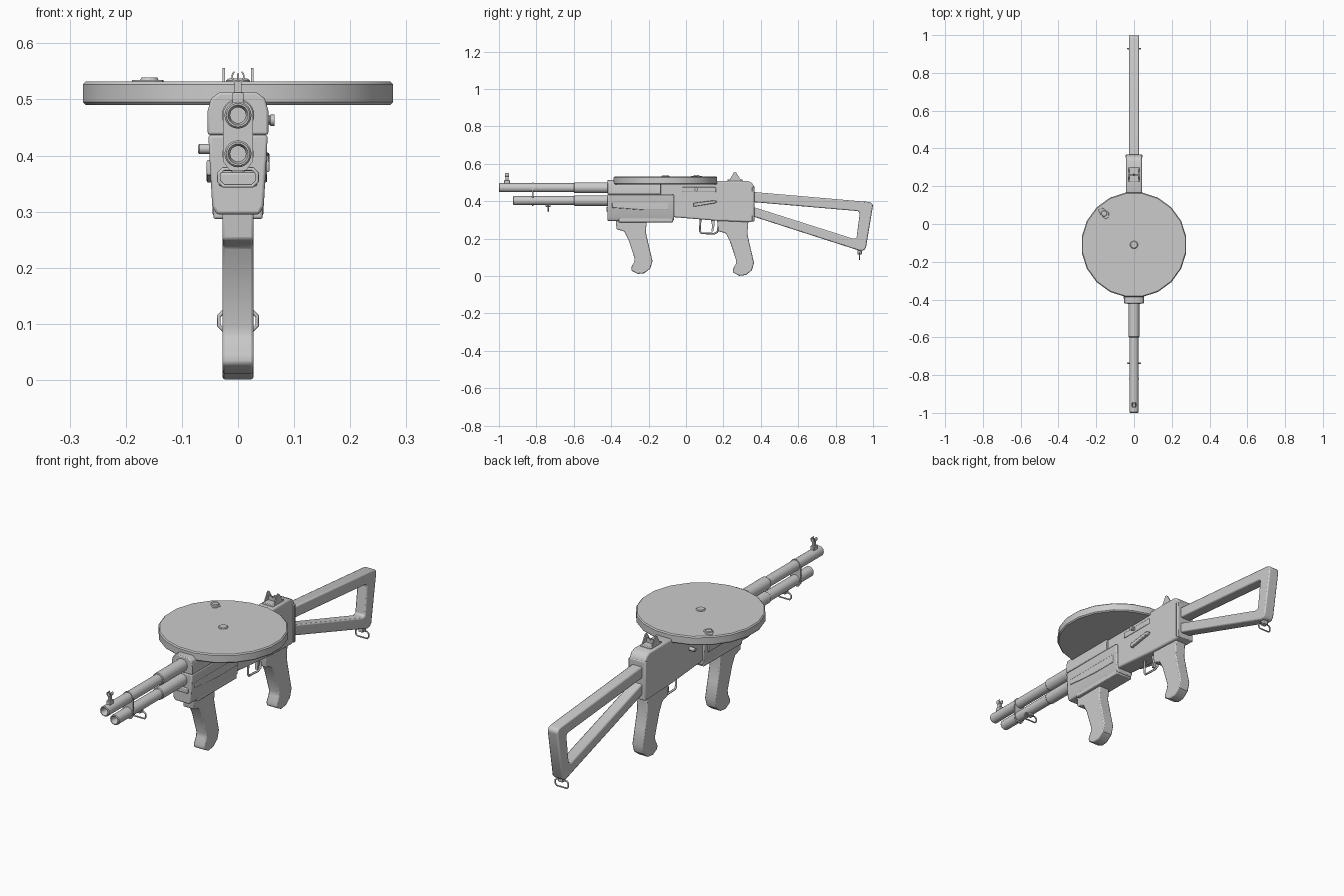
import bpy, bmesh, math
from mathutils import Vector


def finish(name, bm, bevel=0.0, segments=2):
    bmesh.ops.recalc_face_normals(bm, faces=bm.faces)
    me = bpy.data.meshes.new(name)
    bm.to_mesh(me)
    bm.free()
    ob = bpy.data.objects.new(name, me)
    bpy.context.collection.objects.link(ob)
    if bevel:
        m = ob.modifiers.new("bevel", 'BEVEL')
        m.width, m.segments, m.limit_method = bevel, segments, 'ANGLE'
        m.angle_limit = math.radians(40)
    bpy.ops.object.select_all(action='DESELECT')
    ob.select_set(True)
    bpy.context.view_layer.objects.active = ob
    bpy.ops.object.shade_smooth_by_angle(angle=math.radians(35))
    return ob


def prism(name, pts, lo, hi, axis='X', bevel=0.0, segments=2):
    """Extrude a profile: (y, z) along X, (x, z) along Y or (x, y) along Z."""
    place = {'X': lambda p, d: (d, p[0], p[1]), 'Y': lambda p, d: (p[0], d, p[1]),
             'Z': lambda p, d: (p[0], p[1], d)}[axis]
    bm = bmesh.new()
    face = bm.faces.new([bm.verts.new(place(p, lo)) for p in pts])
    new = bmesh.ops.extrude_face_region(bm, geom=[face])
    offset = Vector(place((0, 0), hi - lo))
    bmesh.ops.translate(bm, vec=offset, verts=[g for g in new["geom"] if isinstance(g, bmesh.types.BMVert)])
    return finish(name, bm, bevel, segments)


def box(name, x, y, z, bevel=0.0):
    return prism(name, [(y[0], z[0]), (y[1], z[0]), (y[1], z[1]), (y[0], z[1])], x[0], x[1], 'X', bevel)


def lathe(name, prof, centre, axis='Y', n=24, phase=0.0):
    """Revolve (radius, distance) points about an axis."""
    bm = bmesh.new()
    rings = []
    for r, d in prof:
        ring = []
        for i in range(n):
            a = 2 * math.pi * i / n + phase
            u, v = r * math.cos(a), r * math.sin(a)
            p = {'X': (d, u, v), 'Y': (u, d, v), 'Z': (u, v, d)}[axis]
            ring.append(bm.verts.new(Vector(p) + Vector(centre)))
        rings.append(ring)
    for a, b in zip(rings, rings[1:]):
        for i in range(n):
            bm.faces.new((a[i], a[(i + 1) % n], b[(i + 1) % n], b[i]))
    bm.faces.new(rings[0])
    bm.faces.new(rings[-1])
    return finish(name, bm)


def wire(name, pts, r, cyclic=False):
    cu = bpy.data.curves.new(name, 'CURVE')
    cu.dimensions, cu.bevel_depth, cu.bevel_resolution = '3D', r, 2
    cu.use_fill_caps = True
    sp = cu.splines.new('POLY')
    sp.points.add(len(pts) - 1)
    for p, co in zip(sp.points, pts):
        p.co = (*co, 1)
    sp.use_cyclic_u = cyclic
    ob = bpy.data.objects.new(name, cu)
    bpy.context.collection.objects.link(ob)
    bpy.ops.object.select_all(action='DESELECT')
    ob.select_set(True)
    bpy.context.view_layer.objects.active = ob
    bpy.ops.object.convert(target='MESH')


# Barrels with open bores and thicker rear sleeves
def barrel(name, y0, z, r, sleeve, y_sleeve):
    lathe(name, [(0.014, y0 + 0.08), (0.014, y0 + 0.012), (0.018, y0), (r - 0.003, y0), (r, y0 + 0.004),
                 (r, y_sleeve), (sleeve - 0.003, y_sleeve), (sleeve, y_sleeve + 0.004), (sleeve, -0.40)], (0, 0, z))


barrel("upper_barrel", -1.0, 0.472, 0.024, 0.029, -0.60)
barrel("lower_barrel", -0.925, 0.403, 0.024, 0.028, -0.60)

# Thin band tying the two barrels together
band = [(0.027 * math.cos(a), 0.472 + 0.027 * math.sin(a)) for a in [math.pi * i / 10 for i in range(11)]]
band += [(-0.027, 0.39), (-0.014, 0.373), (0.014, 0.373), (0.027, 0.39)]
prism("barrel_band", band, -0.824, -0.816, 'Y')

# Front housing: rounded top and tapered lower box
prism("upper_housing", [(-0.054, 0.437), (0.054, 0.437), (0.054, 0.48), (0.048, 0.502), (0.032, 0.513),
                        (-0.032, 0.513), (-0.048, 0.502), (-0.054, 0.48)], -0.42, -0.135, 'Y', 0.004)
prism("lower_housing", [(-0.053, 0.437), (0.053, 0.437), (0.046, 0.31), (0.038, 0.295),
                        (-0.038, 0.295), (-0.046, 0.31)], -0.42, -0.065, 'Y', 0.005)
box("housing_base", (-0.044, 0.044), (-0.36, -0.07), (0.287, 0.31), 0.004)
prism("front_plate", [(-0.034, 0.345), (0.034, 0.345), (0.034, 0.37), (-0.034, 0.37)], -0.425, -0.41, 'Y', 0.004)
for side, name in ((1, "right"), (-1, "left")):
    x = sorted((side * 0.04, side * 0.056))
    prism(name + "_side_rib", [(-0.395, 0.365), (-0.22, 0.352), (-0.09, 0.352), (-0.09, 0.392), (-0.395, 0.392)],
          x[0], x[1] - (0.004 if side > 0 else -0.004), 'X', 0.003)

# Rear receiver
prism("receiver", [(-0.14, 0.33), (-0.07, 0.315), (0.17, 0.295), (0.345, 0.288), (0.365, 0.295), (0.365, 0.478),
                   (0.352, 0.498), (0.33, 0.508), (0.16, 0.508), (0.12, 0.494), (-0.14, 0.494)],
      -0.042, 0.042, 'X', 0.008, 3)
box("receiver_end_plate", (-0.045, 0.045), (0.352, 0.367), (0.292, 0.475), 0.004)

# Charging handle, side slot and selector
box("handle_slot_cover", (0.03, 0.046), (-0.02, 0.16), (0.448, 0.475), 0.004)
lathe("charging_handle", [(0.008, 0.03), (0.008, 0.056), (0.010, 0.058), (0.010, 0.065)], (0, 0.055, 0.463), 'X', 12)
prism("selector_lever", [(0.04, 0.37), (0.16, 0.39), (0.165, 0.40), (0.15, 0.405), (0.04, 0.39)],
      0.03, 0.056, 'X', 0.003)
lathe("left_button", [(0.009, -0.03), (0.009, -0.069), (0.007, -0.071)], (0, 0.03, 0.412), 'X', 12)

# Pan drum, 20 sided, with a hub and a latch
lathe("drum_magazine", [(0.275, 0.49), (0.28, 0.495), (0.28, 0.527), (0.275, 0.532)],
      (0, -0.11, 0), 'Z', 20, math.pi / 20)
lathe("drum_hub", [(0.021, 0.53), (0.021, 0.534), (0.017, 0.537)], (0, -0.11, 0), 'Z', 16)
prism("drum_latch", [(-0.190, 0.075), (-0.165, 0.085), (-0.132, 0.06), (-0.135, 0.035), (-0.15, 0.025),
                     (-0.175, 0.045)], 0.53, 0.535, 'Z', 0.002)
lathe("latch_knob", [(0.017, 0.534), (0.014, 0.539)], (-0.158, 0.056, 0), 'Z', 12)

# Pistol grips
grip = [(0.165, 0.31), (0.172, 0.24), (0.213, 0.228), (0.235, 0.185), (0.268, 0.085), (0.266, 0.065), (0.25, 0.035),
        (0.252, 0.018), (0.285, 0.001), (0.32, 0.005), (0.352, 0.03), (0.364, 0.07), (0.345, 0.15),
        (0.328, 0.225), (0.335, 0.31)]
for name, dy, dz in (("rear_grip", 0, 0), ("front_grip", -0.543, 0.01)):
    prism(name, [(y + dy, z + dz) for y, z in grip], -0.028, 0.028, 'X', 0.005)

# Trigger and guard
wire("trigger_guard", [(0, 0.078, 0.31), (0, 0.074, 0.24), (0, 0.082, 0.229), (0, 0.15, 0.226),
                       (0, 0.168, 0.235), (0, 0.178, 0.29)], 0.005)
prism("trigger", [(0.13, 0.31), (0.14, 0.27), (0.135, 0.238), (0.145, 0.238), (0.152, 0.27), (0.152, 0.31)],
      -0.007, 0.007)

# Open frame stock
prism("stock_frame", [(0.35, 0.450), (0.975, 0.396), (0.992, 0.391), (1.0, 0.378), (0.962, 0.150), (0.950, 0.136),
                      (0.932, 0.134), (0.35, 0.321), (0.35, 0.372), (0.895, 0.199), (0.912, 0.203),
                      (0.929, 0.338), (0.920, 0.347), (0.35, 0.396)], -0.027, 0.027, 'X', 0.006)


# Sling loops
def sling(name, y, top, bottom):
    wire(name, [(-0.026, y, top), (0.026, y, top), (0.034, y, top - 0.008), (0.034, y, bottom + 0.008),
                (0.026, y, bottom), (-0.026, y, bottom), (-0.034, y, bottom + 0.008),
                (-0.034, y, top - 0.008)], 0.0035, True)


sling("front_sling_loop", -0.737, 0.376, 0.346)
sling("rear_sling_loop", 0.928, 0.122, 0.089)
box("front_sling_mount", (-0.012, 0.012), (-0.75, -0.724), (0.37, 0.386), 0.002)
box("rear_sling_mount", (-0.012, 0.012), (0.916, 0.940), (0.116, 0.145), 0.002)

# Front sight: post with curved guard ears
box("front_sight_base", (-0.010, 0.010), (-0.972, -0.942), (0.488, 0.512), 0.002)
box("front_sight_stem", (-0.006, 0.006), (-0.965, -0.949), (0.51, 0.533))
box("front_sight_post", (-0.0015, 0.0015), (-0.959, -0.955), (0.53, 0.546))
for s, name in ((1, "right"), (-1, "left")):
    arc = [(s * 0.012 * math.cos(a), 0.541 + 0.012 * math.sin(a))
           for a in [math.radians(-90 + 24 * i) for i in range(7)]]
    inner = [(x * 0.75, 0.541 + (z - 0.541) * 0.75) for x, z in reversed(arc)]
    prism(name + "_front_sight_ear", arc + inner, -0.967, -0.947, 'Y')
    # Rear sight ears
    prism(name + "_rear_sight_ear", [(0.228, 0.505), (0.255, 0.552), (0.262, 0.556), (0.269, 0.552), (0.298, 0.505)],
          s * 0.0255 - 0.0025, s * 0.0255 + 0.0025)
box("rear_sight_base", (-0.028, 0.028), (0.222, 0.302), (0.503, 0.516), 0.003)
prism("rear_sight_notch", [(-0.02, 0.51), (0.02, 0.51), (0.02, 0.535), (0.004, 0.535), (0, 0.528),
                           (-0.004, 0.535), (-0.02, 0.535)], 0.258, 0.266, 'Y')
